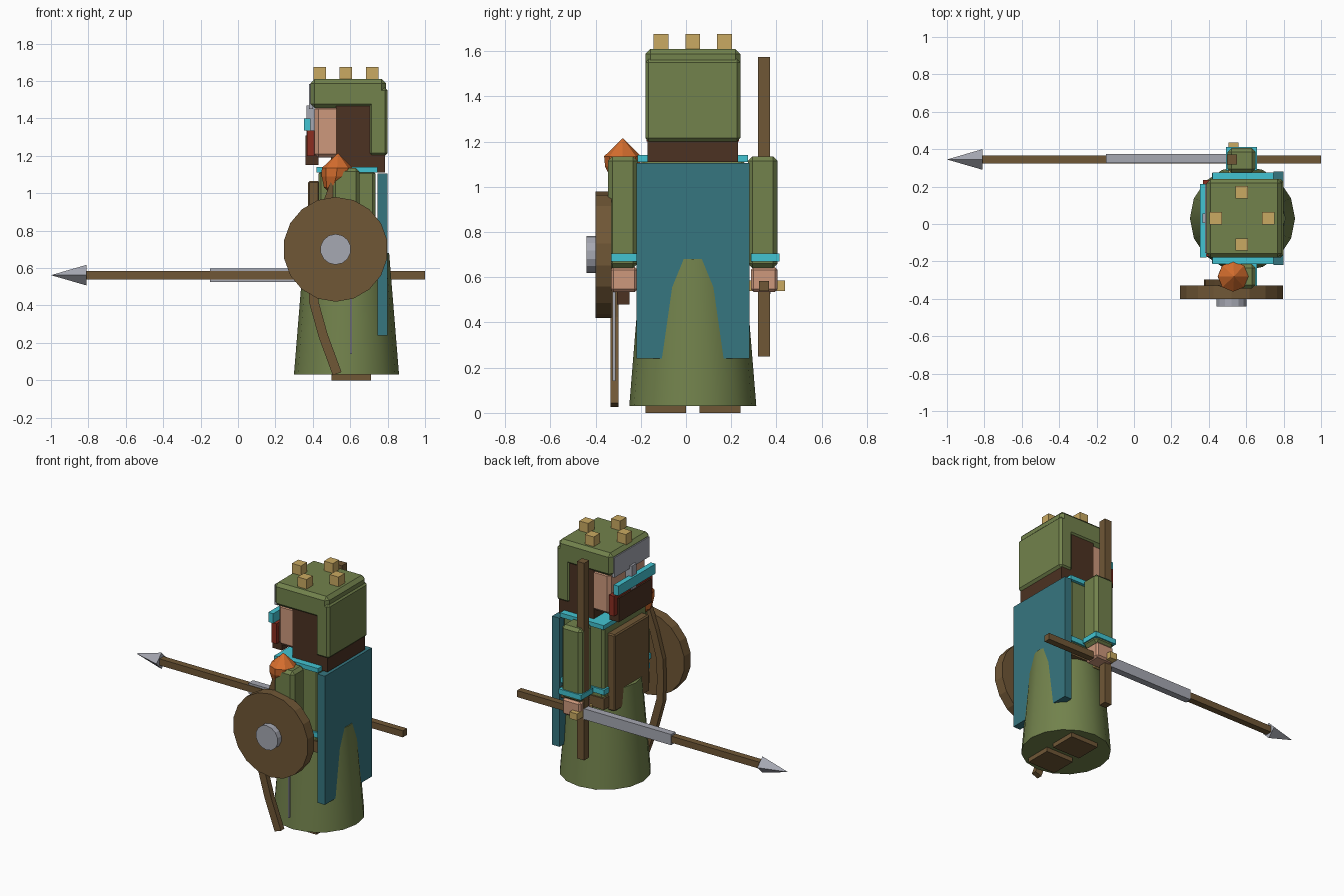
import bpy, bmesh, math
from mathutils import Matrix, Vector

if "Cube" in bpy.data.objects:
    bpy.data.objects.remove(bpy.data.objects["Cube"])


def mat(name, r, g, b):
    m = bpy.data.materials.new(name)
    lin = [((c / 255 + 0.055) / 1.055) ** 2.4 for c in (r, g, b)]
    m.diffuse_color = (*lin, 1)
    m.use_nodes = True
    m.node_tree.nodes["Principled BSDF"].inputs["Base Color"].default_value = m.diffuse_color
    return m


GREEN = mat("olive_green", 114, 130, 76)
WOOD = mat("wood_brown", 112, 87, 54)
DARK = mat("dark_brown", 76, 50, 34)
SKIN = mat("skin", 205, 152, 124)
CYAN = mat("cyan_trim", 66, 196, 210)
TEAL = mat("teal_cloth", 54, 118, 128)
RED = mat("dark_red", 140, 45, 32)
STEEL = mat("steel", 166, 168, 178)
TAN = mat("tan_gold", 202, 170, 98)
ORANGE = mat("orange", 214, 110, 46)


def finish(name, bm, material):
    bmesh.ops.recalc_face_normals(bm, faces=bm.faces)
    me = bpy.data.meshes.new(name)
    bm.to_mesh(me)
    bm.free()
    me.materials.append(material)
    ob = bpy.data.objects.new(name, me)
    bpy.context.collection.objects.link(ob)
    return ob


def box(name, x, y, z, material, bevel=0):
    """Box from (min, max) ranges, with optional chamfer."""
    bm = bmesh.new()
    bmesh.ops.create_cube(bm, size=1)
    for v in bm.verts:
        v.co = Vector([(r[0] + r[1]) / 2 + c * (r[1] - r[0]) for r, c in zip((x, y, z), v.co)])
    if bevel:
        bmesh.ops.bevel(bm, geom=bm.edges[:], offset=bevel, segments=1, affect='EDGES')
    return finish(name, bm, material)


def cone(name, base, tip, r1, r2, sides, material, turn=0):
    """Cylinder or cone running from base to tip."""
    base, tip = Vector(base), Vector(tip)
    d = tip - base
    m = (Matrix.Translation((base + tip) / 2) @ d.to_track_quat('Z', 'Y').to_matrix().to_4x4()
         @ Matrix.Rotation(turn, 4, 'Z'))
    bm = bmesh.new()
    bmesh.ops.create_cone(bm, cap_ends=True, segments=sides, radius1=r1, radius2=r2,
                          depth=d.length, matrix=m)
    return finish(name, bm, material)


def smooth(ob):
    bpy.ops.object.select_all(action='DESELECT')
    ob.select_set(True)
    bpy.context.view_layer.objects.active = ob
    bpy.ops.object.shade_smooth_by_angle(angle=math.radians(30))


CX, CY = 0.58, 0.03   # figure axis; it faces -x

# Robe, feet, torso
smooth(cone("robe", (CX, CY, 0.03), (CX, CY, 0.68), 0.281, 0.228, 16, GREEN))
for s, side in ((-1, "left"), (1, "right")):
    box(side + "_foot", (0.5, 0.71), sorted((CY + s * 0.03, CY + s * 0.21)), (0, 0.06), WOOD)
box("torso", (0.43, 0.735), (-0.20, 0.26), (0.6, 1.12), GREEN, 0.015)
box("belt", (0.42, 0.74), (-0.21, 0.27), (0.57, 0.645), WOOD)
box("belt_trim", (0.418, 0.742), (-0.212, 0.272), (0.67, 0.705), CYAN)
box("collar", (0.42, 0.745), (-0.215, 0.275), (1.11, 1.14), CYAN)
box("chest_plate", (0.375, 0.435), (-0.15, 0.22), (0.55, 1.065), WOOD, 0.008)
box("cape", (0.745, 0.80), (-0.22, 0.28), (0.24, 1.105), TEAL)

# Arms, wrist bands and hands
for side, y0, y1 in (("left", -0.345, -0.215), ("right", 0.275, 0.405)):
    box(side + "_arm", (0.5, 0.65), (y0, y1), (0.64, 1.135), GREEN, 0.02)
    box(side + "_wrist_band", (0.492, 0.658), (y0 + 0.012, y1 + 0.008), (0.67, 0.705), CYAN)
    box(side + "_hand", (0.505, 0.64), (y0 + 0.012, y1), (0.535, 0.645), SKIN, 0.012)

# Head, hair and hood
box("head", (0.41, 0.65), (-0.165, 0.225), (1.19, 1.47), SKIN, 0.02)
box("hair", (0.525, 0.785), (-0.17, 0.23), (1.11, 1.47), DARK)
box("hood_top", (0.388, 0.79), (-0.18, 0.24), (1.455, 1.61), GREEN, 0.022)
box("hood_back", (0.70, 0.80), (-0.18, 0.24), (1.2, 1.565), GREEN, 0.015)
for i in range(4):
    a = i * math.pi / 2
    x, y = 0.577 + 0.14 * math.cos(a), CY + 0.14 * math.sin(a)
    box("hood_stud", (x - 0.033, x + 0.033), (y - 0.033, y + 0.033), (1.6, 1.675), TAN)

# Face armour and mask
box("brow_plate", (0.38, 0.40), (-0.155, 0.215), (1.45, 1.585), STEEL)
box("nose_guard", (0.365, 0.41), (0.005, 0.055), (1.28, 1.47), STEEL)
box("mask_trim", (0.352, 0.388), (-0.18, 0.215), (1.335, 1.40), CYAN)
box("mask", (0.37, 0.408), (-0.175, 0.235), (1.2, 1.335), RED)
box("beard", (0.36, 0.43), (-0.145, 0.2), (1.15, 1.31), DARK)

# Round shield on the left arm
cone("shield", (0.522, -0.33, 0.70), (0.522, -0.40, 0.70), 0.28, 0.28, 18, WOOD)
cone("shield_boss", (0.522, -0.395, 0.70), (0.522, -0.44, 0.70), 0.082, 0.082, 14, STEEL)

# Bow behind the shield: lower half mirrored about the grip height
half = [(0.53, 0.035), (0.455, 0.24), (0.405, 0.42), (0.40, 0.56)]
path = half + [(x, 1.12 - z) for x, z in half[-2::-1]]
bm = bmesh.new()
rings = []
for i, (x, z) in enumerate(path):
    a, b = path[max(i - 1, 0)], path[min(i + 1, len(path) - 1)]
    t = Vector((b[0] - a[0], 0, b[1] - a[1])).normalized()
    n = Vector((t.z, 0, -t.x)) * 0.025
    c = Vector((x, -0.316, z))
    rings.append([bm.verts.new(c + n * u + Vector((0, 0.018 * w, 0)))
                  for u, w in ((-1, -1), (1, -1), (1, 1), (-1, 1))])
for p, q in zip(rings, rings[1:]):
    for k in range(4):
        bm.faces.new((p[k], p[(k + 1) % 4], q[(k + 1) % 4], q[k]))
bm.faces.new(rings[0])
bm.faces.new(rings[-1])
finish("bow", bm, WOOD)
box("bow_string", (0.60, 0.61), (-0.325, -0.312), (0.14, 0.98), STEEL)
box("grip", (0.52, 0.58), (-0.305, -0.25), (0.48, 0.64), DARK)

# Flame-shaped tuft on the left shoulder
bm = bmesh.new()
prof = [(0.0, 0.50, 0.995), (0.05, 0.51, 1.03), (0.078, 0.525, 1.09), (0.082, 0.53, 1.135), (0, 0.535, 1.215)]
prev = None
for r, x, z in prof:
    n = 8 if r else 1
    ring = [bm.verts.new((x + r * math.cos(k * math.tau / 8), -0.28 + r * math.sin(k * math.tau / 8), z))
            for k in range(n)]
    if prev:
        for k in range(8):
            j = (k + 1) % 8
            quad = [prev[k % len(prev)], prev[j % len(prev)], ring[j % n], ring[k % n]]
            bm.faces.new(list(dict.fromkeys(quad)))
    prev = ring
finish("flame_tuft", bm, ORANGE)

# Spear, blade and staff in the right hand
SY, SZ = 0.345, 0.562
box("spear_shaft", (-0.83, 1.0), (SY - 0.022, SY + 0.022), (SZ - 0.022, SZ + 0.022), WOOD)
cone("spear_tip", (-0.81, SY, SZ), (-1.0, SY, SZ), 0.055, 0, 4, STEEL)
box("blade", (-0.15, 0.5), (SY - 0.018, SY + 0.028), (SZ - 0.036, SZ + 0.036), STEEL)
box("blade_guard", (0.505, 0.56), (0.27, 0.437), (0.54, 0.585), TAN)
box("staff", (0.497, 0.55), (SY - 0.027, SY + 0.027), (0.25, 1.575), WOOD)
